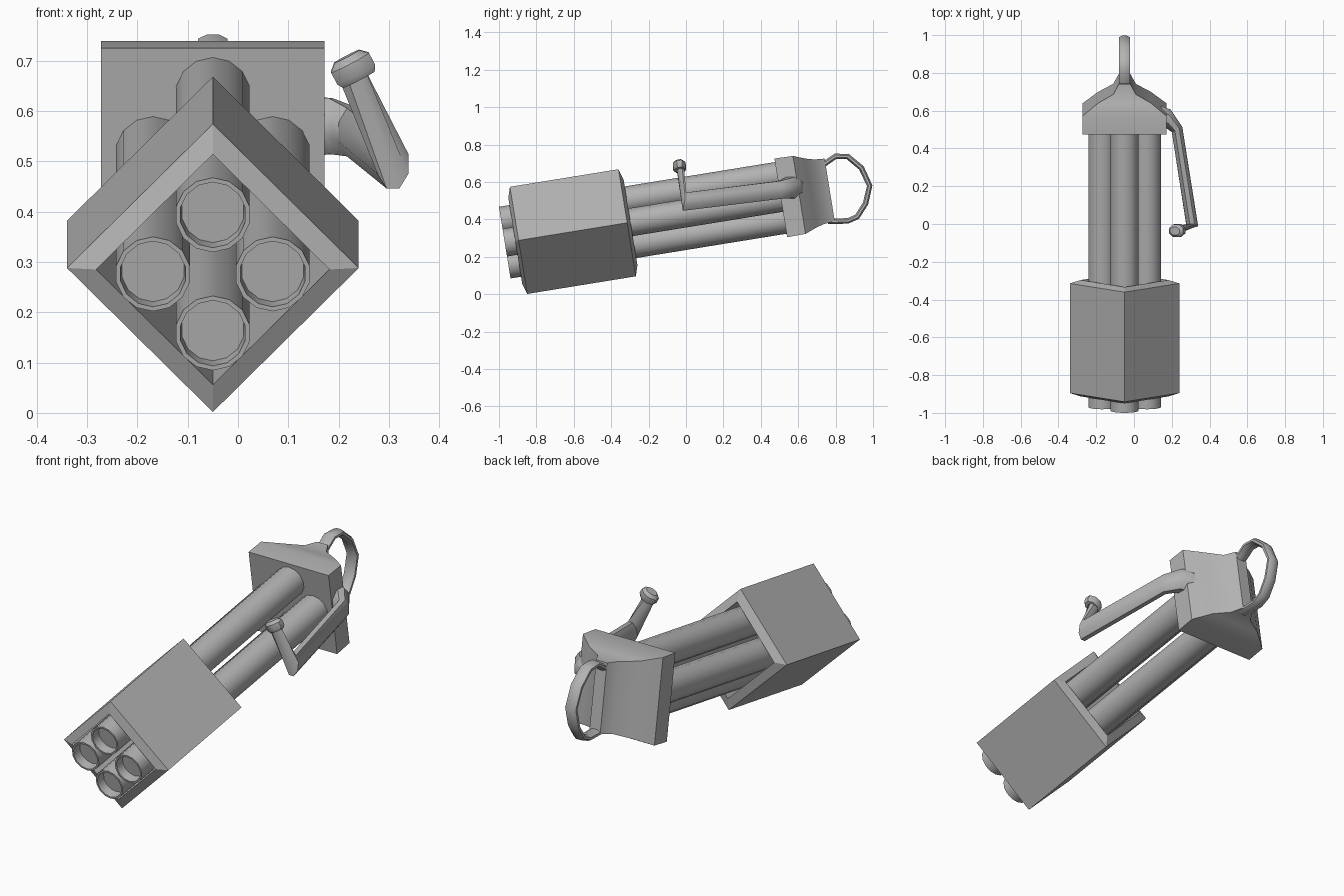
import bpy, bmesh, math
from mathutils import Vector, Matrix

if "Cube" in bpy.data.objects:
    bpy.data.objects.remove(bpy.data.objects["Cube"])

grey = bpy.data.materials.new("plain grey")
grey.use_nodes = True
COLOUR = (0.45, 0.45, 0.45, 1)
grey.diffuse_color = COLOUR
grey.node_tree.nodes["Principled BSDF"].inputs["Base Color"].default_value = COLOUR

# Barrel frame: x across, y along the barrels, z up, tilted upward at the back
TILT = Matrix.Translation((-0.05, -0.895, 0.288)) @ Matrix.Rotation(math.radians(9.2), 4, "X")


def loft(name, rings, matrix=Matrix(), closed=False, smooth=True):
    """Skin a list of equal-length point rings; cap the ends unless closed."""
    bm = bmesh.new()
    loops = [[bm.verts.new(matrix @ Vector(p)) for p in ring] for ring in rings]
    n = len(loops[0])
    pairs = list(zip(loops, loops[1:])) + ([(loops[-1], loops[0])] if closed else [])
    for a, b in pairs:
        for i in range(n):
            j = (i + 1) % n
            bm.faces.new((a[i], a[j], b[j], b[i]))
    if not closed:
        bm.faces.new(loops[0])
        bm.faces.new(loops[-1])
    bmesh.ops.recalc_face_normals(bm, faces=bm.faces)
    mesh = bpy.data.meshes.new(name)
    bm.to_mesh(mesh)
    bm.free()
    mesh.materials.append(grey)
    obj = bpy.data.objects.new(name, mesh)
    bpy.context.collection.objects.link(obj)
    if smooth:
        bpy.ops.object.select_all(action="DESELECT")
        obj.select_set(True)
        bpy.context.view_layer.objects.active = obj
        bpy.ops.object.shade_smooth_by_angle(angle=math.radians(40))
    return obj


def oval(centre, u, v, sides=8):
    c, u, v = Vector(centre), Vector(u), Vector(v)
    angles = [math.tau * (i + 0.5) / sides for i in range(sides)]
    return [c + u * math.cos(a) + v * math.sin(a) for a in angles]


def disc(x, y, z, r, sides):
    return oval((x, y, z), (r, 0, 0), (0, 0, r), sides)


def rect(y, w, h):
    return [(-w, y, -h), (w, y, -h), (w, y, h), (-w, y, h)]


def diamond(y, r):
    return [(r, y, 0), (0, y, r), (-r, y, 0), (0, y, -r)]


# Square sleeve standing on its corner, with raised inner rims
loft("barrel_sleeve", [diamond(0, 0.29), diamond(-0.018, 0.232),
                       diamond(0.606, 0.232), diamond(0.588, 0.29)],
     TILT, closed=True, smooth=False)

# Four barrels with recessed muzzles
for name, x, z in (("top", 0, 1), ("bottom", 0, -1), ("left", 1, 0), ("right", -1, 0)):
    x, z = x * 0.119, z * 0.119
    loft(name + "_barrel", [disc(x, y, z, r, 14) for y, r in
                            ((-0.03, 0.063), (-0.075, 0.066), (-0.075, 0.075), (1.44, 0.075))], TILT)

# Rear housing narrowing to a thin wedge
loft("rear_housing", [rect(1.42 + s, w, h) for s, w, h in
                      ((0, 0.222, 0.213), (0.1, 0.222, 0.211), (0.165, 0.14, 0.186),
                       (0.21, 0.06, 0.174), (0.265, 0.03, 0.17))], TILT)

# Loop grip behind the housing
path = [Vector((-0.05, y, z)) for y, z in
        ((0.73, 0.69), (0.80, 0.738), (0.865, 0.736), (0.938, 0.675), (0.982, 0.58),
         (0.96, 0.485), (0.915, 0.414), (0.865, 0.392), (0.76, 0.39))]
rings = []
for i, p in enumerate(path):
    t = path[min(i + 1, len(path) - 1)] - path[max(i - 1, 0)]
    side = Vector((1, 0, 0)).cross(t).normalized()
    rings.append(oval(p, (0.032, 0, 0), side * 0.016))
loft("loop_grip", rings)

# Bent side arm rising to the front handle
loft("side_arm", [
    oval((0.14, 0.57, 0.57), (0, 0.06, 0), (0, 0, 0.065)),
    oval((0.185, 0.555, 0.57), (0.01, 0.055, 0), (0, 0, 0.06)),
    oval((0.228, 0.5, 0.558), (0.03, 0.015, 0), (0, 0, 0.052)),
    oval((0.308, -0.008, 0.495), (0.033, 0, 0), (0, 0.01, 0.053)),
    oval((0.228, -0.03, 0.67), (0.027, 0, 0.013), (0, 0.021, 0)),
])

# Faceted knob on top of the arm
axis = Vector((-0.46, -0.08, 0.88)).normalized()
u = axis.cross(Vector((0, 1, 0))).normalized()
v = axis.cross(u)
middle = Vector((0.229, -0.035, 0.684))
loft("arm_knob", [oval(middle + axis * s, u * r, v * r * 0.8)
                  for s, r in ((-0.024, 0.038), (-0.012, 0.046), (0.014, 0.046), (0.028, 0.03))])
